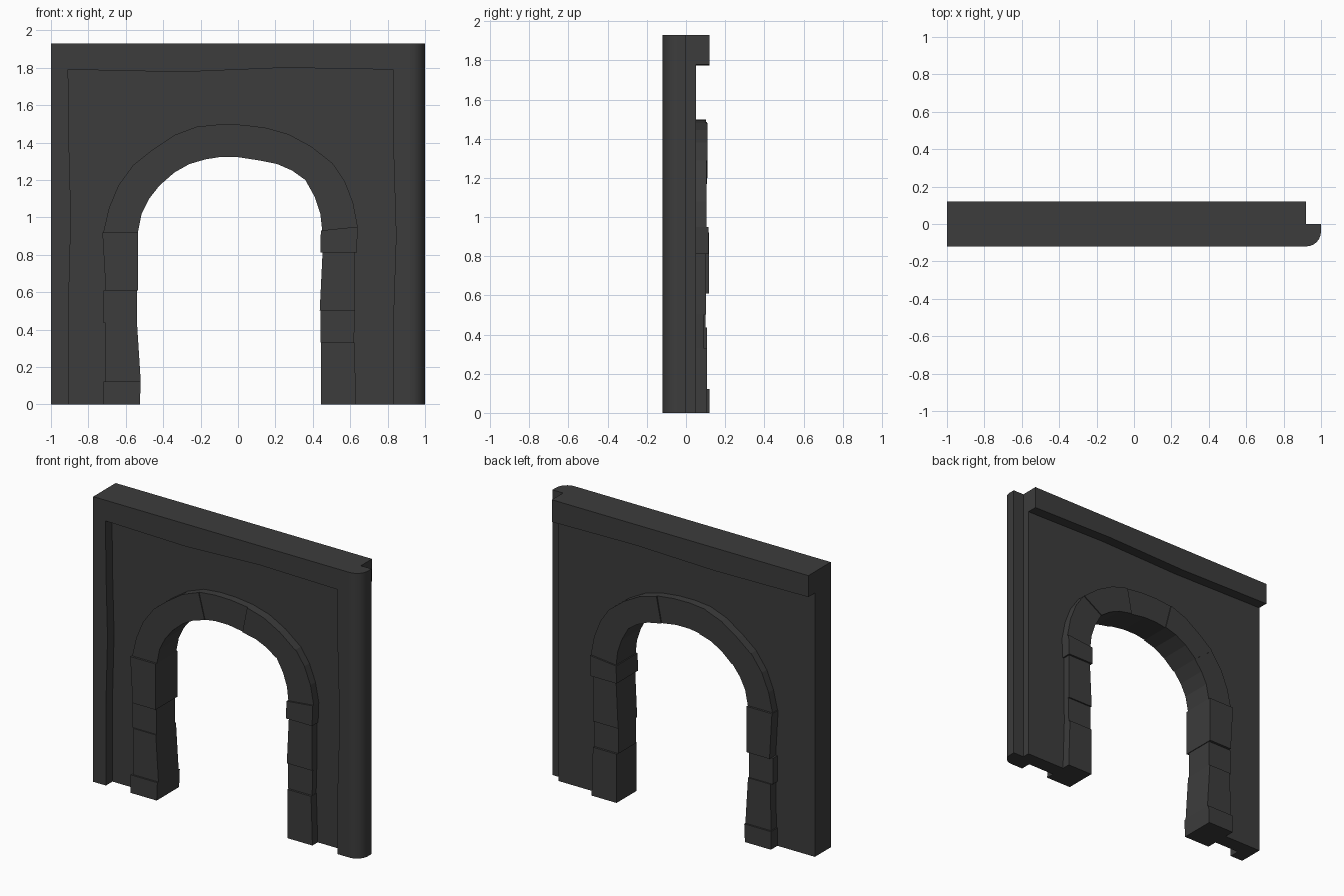
import bpy, bmesh, math

if "Cube" in bpy.data.objects:
    bpy.data.objects.remove(bpy.data.objects["Cube"])

stone = bpy.data.materials.new("dark_stone")
stone.diffuse_color = (0.045, 0.045, 0.045, 1)
stone.use_nodes = True
stone.node_tree.nodes["Principled BSDF"].inputs["Base Color"].default_value = stone.diffuse_color


def prism(name, pts, lo, hi, axis="y"):
    """Extrude a 2D outline: (x, z) along y, or (x, y) along z."""
    bm = bmesh.new()
    place = (lambda a, b: (a, lo, b)) if axis == "y" else (lambda a, b: (a, b, lo))
    face = bm.faces.new([bm.verts.new(place(a, b)) for a, b in pts])
    ext = bmesh.ops.extrude_face_region(bm, geom=[face])
    verts = [v for v in ext["geom"] if isinstance(v, bmesh.types.BMVert)]
    d = (0, hi - lo, 0) if axis == "y" else (0, 0, hi - lo)
    bmesh.ops.translate(bm, vec=d, verts=verts)
    bmesh.ops.recalc_face_normals(bm, faces=bm.faces)
    me = bpy.data.meshes.new(name)
    bm.to_mesh(me)
    bm.free()
    me.materials.append(stone)
    ob = bpy.data.objects.new(name, me)
    bpy.context.collection.objects.link(ob)
    return ob


# Arch curves, three segments per stone, left to right
inner = [(-.535, .92), (-.515, 1.02), (-.475, 1.10), (-.42, 1.17),
         (-.34, 1.24), (-.26, 1.285), (-.175, 1.31),
         (-.10, 1.322), (0, 1.322), (.11, 1.305),
         (.21, 1.285), (.29, 1.25), (.36, 1.20),
         (.41, 1.11), (.44, 1.02), (.45, .93)]
outer = [(-.72, .92), (-.69, 1.05), (-.64, 1.17), (-.56, 1.28),
         (-.46, 1.36), (-.34, 1.44), (-.22, 1.485),
         (-.10, 1.497), (.02, 1.495), (.145, 1.48),
         (.27, 1.445), (.39, 1.38), (.505, 1.29),
         (.57, 1.195), (.615, 1.08), (.64, .95)]
TOP, EDGE = 1.93, 0.92

# Recessed wall panel, its opening hidden inside the ring of stones
mid = [((a[0] + b[0]) / 2, (a[1] + b[1]) / 2) for a, b in zip(inner, outer)]
prism("wall_panel", [(-1, 0), (-.62, 0)] + mid + [(.54, 0), (EDGE, 0), (EDGE, TOP), (-1, TOP)],
      -.05, .05)

# Raised front border with slightly uneven inner edges
prism("front_border", [(-1, 0), (-.905, 0), (-.905, .55), (-.893, 1.0), (-.905, 1.45), (-.908, 1.79),
                       (-.3, 1.777), (.25, 1.80), (.83, 1.79),
                       (.83, 1.4), (.845, .9), (.83, .45), (.83, 0),
                       (EDGE, 0), (EDGE, TOP), (-1, TOP)], -.12, -.05)

# Rear top beam
prism("rear_beam", [(-1, 1.785), (-.3, 1.775), (.3, 1.79), (EDGE, 1.78), (EDGE, TOP), (-1, TOP)],
      .05, .12)

# Rounded corner post
arc = [(EDGE + .08 * math.sin(math.radians(t)), -.04 - .08 * math.cos(math.radians(t)))
       for t in range(0, 91, 15)]
post = prism("corner_post", arc + [(1, 0), (EDGE, 0)], 0, TOP, "z")
bpy.context.view_layer.objects.active = post
post.select_set(True)
bpy.ops.object.shade_smooth_by_angle(angle=math.radians(30))

# Arch stones
for i, depth in enumerate((.103, .108, .102, .11, .104)):
    s = slice(3 * i, 3 * i + 4)
    prism(f"arch_stone_{i + 1}", inner[s] + outer[s][::-1], -depth, depth)

# Jamb stones: (z low, z high, x low bottom, x high bottom, x high top, x low top, depth)
jambs = {
    "left": [(0, .122, -.72, -.525, -.52, -.72, .12),
             (.122, .435, -.712, -.52, -.54, -.708, .108),
             (.435, .61, -.72, -.54, -.54, -.72, .1),
             (.61, .92, -.707, -.535, -.535, -.725, .117)],
    "right": [(0, .33, .445, .632, .622, .445, .107),
              (.33, .503, .44, .62, .625, .44, .093),
              (.503, .812, .437, .625, .625, .452, .102),
              (.812, .94, .44, .635, .64, .443, .115)],
}
for side, rows in jambs.items():
    for i, (z0, z1, a, b, c, d, depth) in enumerate(rows):
        tilt = .01 if (side, i) == ("right", 3) else 0
        prism(f"{side}_jamb_stone_{i + 1}", [(a, z0), (b, z0), (c, z1 + tilt), (d, z1 - tilt)],
              -depth, depth)
